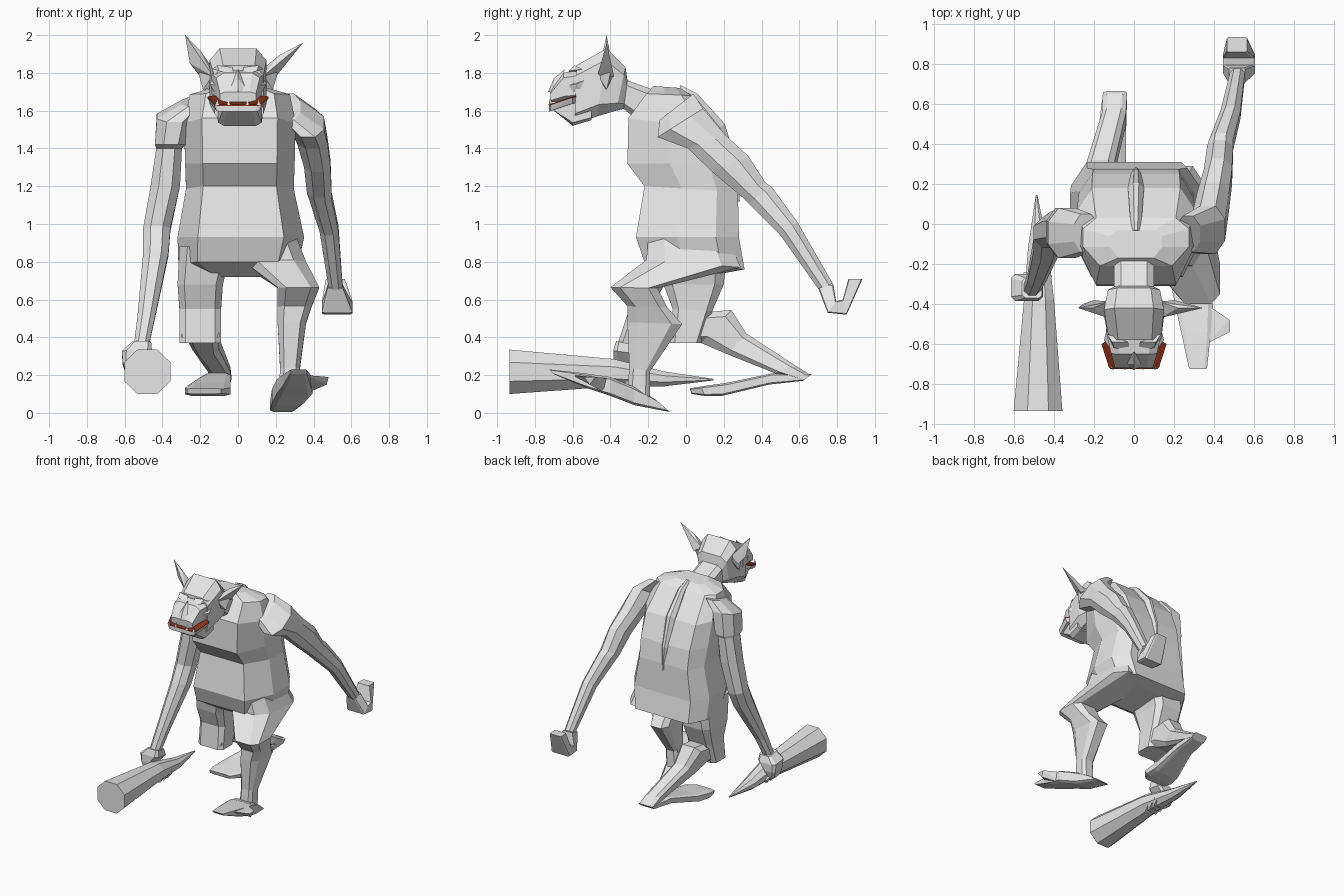
import bpy, bmesh
from mathutils import Vector


def material(name, rgb):
    m = bpy.data.materials.new(name)
    m.diffuse_color = (*rgb, 1)
    return m


GREY = material("pale_grey", (0.8, 0.8, 0.8))
RED = material("mouth_red", (0.27, 0.03, 0.01))


def finish(name, bm, mat):
    bmesh.ops.recalc_face_normals(bm, faces=bm.faces)
    me = bpy.data.meshes.new(name)
    bm.to_mesh(me)
    bm.free()
    me.materials.append(mat)
    ob = bpy.data.objects.new(name, me)
    bpy.context.collection.objects.link(ob)
    return ob


def loft(name, stations, k=0.45, section=None):
    """Eight-sided skin; station = x centre, half width, then (y, z) of both profile edges.
    section = flat width and shoulder depth of the first edge, then of the second."""
    kf, tf, kb, tb = section or (k, k, k, k)
    shape = [(1, -tb), (1, tf), (kf, 1), (-kf, 1), (-1, tf), (-1, -tb), (-kb, -1), (kb, -1)]
    bm = bmesh.new()
    rings = []
    for x, w, ya, za, yb, zb in stations:
        c = Vector((x, (ya + yb) / 2, (za + zb) / 2))
        v = Vector((0, (ya - yb) / 2, (za - zb) / 2))
        rings.append([bm.verts.new(c + Vector((w * s, 0, 0)) + v * t) for s, t in shape])
    for a, b in zip(rings, rings[1:]):
        for i in range(8):
            j = (i + 1) % 8
            bm.faces.new((a[i], a[j], b[j], b[i]))
    bm.faces.new(rings[0])
    bm.faces.new(rings[-1])
    return finish(name, bm, GREY)


def hull(name, points, side=1, mat=GREY):
    bm = bmesh.new()
    for x, y, z in points:
        bm.verts.new((x * side, y, z))
    bmesh.ops.convex_hull(bm, input=bm.verts)
    loose = [v for v in bm.verts if not v.link_faces]
    bmesh.ops.delete(bm, geom=loose, context='VERTS')
    return finish(name, bm, mat)


# Torso and spine ridge
loft("torso", [
    (0, .17, -.10, .72, .20, .74), (0, .315, -.22, .80, .31, .76),
    (.015, .335, -.265, .93, .28, .93), (.01, .285, -.22, 1.20, .275, 1.17),
    (.01, .29, -.31, 1.32, .25, 1.32), (.01, .295, -.305, 1.56, .18, 1.50),
    (.01, .265, -.21, 1.69, .03, 1.68), (.01, .13, -.17, 1.73, -.03, 1.72)],
    section=(.68, .2, .75, .55))
loft("spine_ridge", [
    (.01, .02, -.03, 1.735, -.04, 1.68), (.01, .03, .06, 1.69, .02, 1.64),
    (.01, .04, .205, 1.53, .13, 1.46), (.01, .025, .275, 1.30, .22, 1.28),
    (.01, .005, .285, 1.12, .25, 1.12)], k=0.35)

# Head, muzzle and jaw
loft("head", [
    (0, .10, -.17, 1.71, -.27, 1.56), (0, .10, -.31, 1.76, -.33, 1.61),
    (0, .13, -.32, 1.83, -.37, 1.60), (0, .15, -.42, 1.93, -.47, 1.57),
    (.005, .13, -.58, 1.84, -.59, 1.53)], k=0.65)
loft("muzzle", [
    (0, .14, -.54, 1.82, -.52, 1.66), (0, .115, -.65, 1.80, -.64, 1.65),
    (0, .095, -.72, 1.70, -.715, 1.645)], k=0.65)
loft("lower_jaw", [
    (.01, .12, -.50, 1.66, -.50, 1.55), (.01, .115, -.60, 1.655, -.60, 1.52),
    (.01, .09, -.715, 1.63, -.70, 1.60)], k=0.75)

# Thin sloping gum plate over a grey lip of the same outline
outline = [(.10, -.56, 1.685), (.163, -.60, 1.675), (.125, -.718, 1.635), (.10, -.725, 1.632)]
for name, lift, drop, mat in (("mouth", 0, .007, RED), ("lower_lip", -.007, .03, GREY)):
    hull(name, [(s * x * f, y, z + lift - d) for s in (-1, 1) for x, y, z in outline
                for d, f in ((0, 1), (drop, .98 if mat is RED else .9))], mat=mat)
hull("nose", [(0, -.70, 1.77), (-.06, -.70, 1.70), (.06, -.70, 1.70),
              (0, -.64, 1.82), (0, -.73, 1.70)])
for side, label in ((-1, "left"), (1, "right")):
    hull(label + "_brow", [(.02, -.63, 1.79), (.11, -.59, 1.84), (.135, -.55, 1.82),
                           (.03, -.59, 1.83), (.10, -.62, 1.81)], side)
    hull(label + "_cheek", [(.10, -.65, 1.73), (.15, -.58, 1.74), (.13, -.50, 1.78),
                            (.12, -.52, 1.68), (.12, -.60, 1.69)], side)
    for n, x in enumerate((.05, .11)):
        hull(f"{label}_tooth_{n}", [(x - .01, -.728, 1.63), (x + .01, -.724, 1.63),
                                    (x, -.70, 1.63), (x, -.72, 1.665)], side)
    # Ears, with the far tip higher because the head is tilted
    tip = (.28, -.42, 2.0) if side < 0 else (.345, -.42, 1.96)
    mid = (.205, -.42, 1.925) if side < 0 else (.22, -.42, 1.895)
    hull(label + "_ear", [(.13, -.47, 1.78), (.13, -.39, 1.82), (.20, -.38, 1.78),
                          (.255, -.40, 1.85), mid, tip], side)
    hull(label + "_ear_lobe", [(.12, -.48, 1.81), (.14, -.43, 1.72), (.185, -.42, 1.71),
                               (.21, -.40, 1.80), (.13, -.38, 1.80)], side)

# Arm holding the club
loft("club_arm", [
    (-.24, .06, -.14, 1.62, .05, 1.67), (-.335, .095, -.17, 1.54, .08, 1.60),
    (-.355, .085, -.16, 1.42, .08, 1.42), (-.365, .068, -.12, 1.40, .07, 1.40),
    (-.385, .078, -.12, 1.20, .06, 1.20), (-.43, .072, -.12, .99, .03, .95),
    (-.435, .067, -.18, .86, -.03, .82), (-.485, .047, -.31, .52, -.22, .50),
    (-.51, .04, -.36, .37, -.28, .36)])
loft("club_hand", [
    (-.51, .05, -.37, .38, -.27, .36), (-.535, .08, -.385, .33, -.25, .31),
    (-.56, .05, -.385, .27, -.25, .25), (-.55, .04, -.37, .20, -.27, .19)], k=0.7)
for n in range(3):
    y = -.38 + n * .05
    hull(f"club_finger_{n}", [(-.57, y, .21), (-.55, y + .04, .18), (-.43, y, .135),
                              (-.42, y + .035, .16), (-.53, y, .14), (-.41, y + .02, .19)])

# Arm swung backwards, ending in a hooked hand
loft("swinging_arm", [
    (.27, .06, -.14, 1.55, .04, 1.69), (.37, .085, -.15, 1.46, .09, 1.61),
    (.395, .08, .01, 1.40, .21, 1.47), (.42, .07, .14, 1.275, .33, 1.36),
    (.43, .065, .30, 1.14, .42, 1.22), (.435, .06, .33, 1.11, .455, 1.195),
    (.482, .05, .50, .94, .59, 1.01), (.517, .037, .705, .65, .777, .685)])
loft("swinging_hand", [
    (.515, .04, .70, .66, .78, .68), (.525, .08, .75, .53, .795, .59),
    (.525, .08, .85, .52, .83, .60), (.515, .05, .935, .71, .86, .71)], k=0.85)

# Forward leg and foot
loft("front_leg", [
    (.16, .15, -.20, .93, .22, .93), (.195, .165, -.21, .81, .29, .77),
    (.32, .11, -.40, .665, -.15, .66), (.30, .09, -.31, .565, -.10, .56),
    (.285, .075, -.31, .48, -.02, .47), (.275, .052, -.30, .24, -.19, .22),
    (.27, .055, -.31, .12, -.19, .07)], k=0.6)
loft("front_foot", [
    (.235, .065, -.16, .07, -.085, .005), (.265, .085, -.28, .14, -.27, .04),
    (.30, .095, -.40, .19, -.40, .09), (.31, .075, -.54, .21, -.52, .13),
    (.32, .045, -.725, .23, -.70, .205)], k=0.75)
hull("front_outer_toe", [(.33, -.38, .18), (.33, -.40, .09), (.48, -.48, .19),
                         (.48, -.54, .19), (.47, -.51, .15), (.36, -.60, .20)])

# Trailing leg and foot
loft("rear_thigh", [
    (-.17, .14, -.16, .88, .22, .88), (-.20, .12, -.12, .68, .20, .68),
    (-.20, .11, -.07, .55, .14, .54), (-.20, .11, -.085, .37, .08, .37)], k=0.7)
loft("rear_shin", [
    (-.20, .10, -.03, .52, -.08, .375), (-.19, .09, .24, .545, .08, .37),
    (-.17, .07, .32, .42, .22, .31), (-.10, .06, .58, .25, .47, .21),
    (-.095, .06, .66, .20, .58, .18)], k=0.6)
loft("rear_foot", [
    (-.095, .06, .665, .205, .62, .17), (-.11, .07, .46, .21, .44, .15),
    (-.15, .11, .22, .16, .19, .09), (-.16, .12, .08, .14, .10, .09),
    (-.18, .09, .02, .13, .03, .10)], k=0.7)

# Club tapering to a point
loft("club", [
    (-.48, .122, -.935, .335, -.935, .10), (-.475, .075, -.38, .285, -.38, .14),
    (-.48, .05, -.12, .22, -.12, .14), (-.487, .004, .145, .18, .145, .172)], k=0.43)
